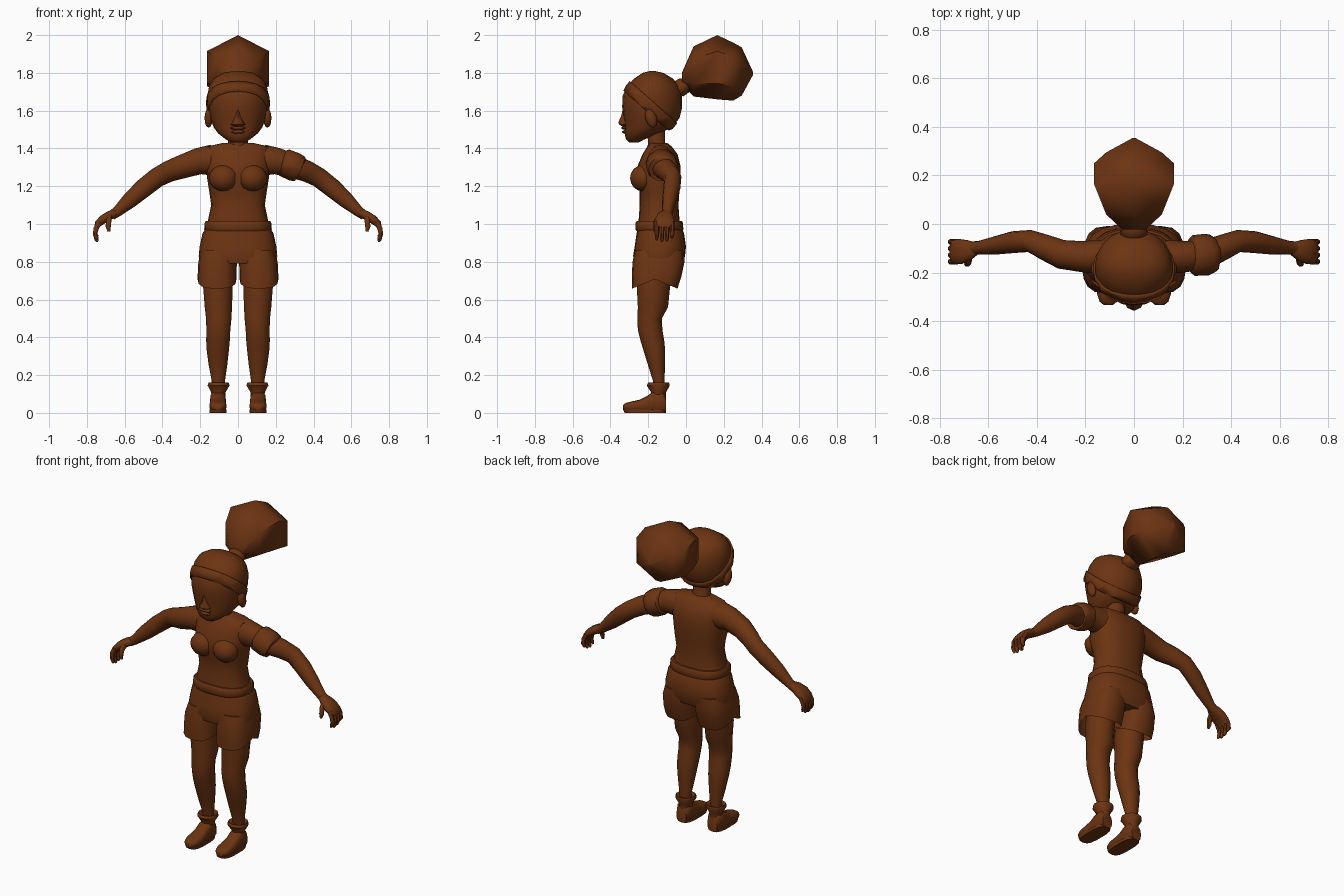
import bpy, bmesh, math
from mathutils import Vector, Matrix

brown = bpy.data.materials.new("warm_brown")
brown.diffuse_color = (0.15, 0.034, 0.006, 1)
X, Y, Z = Vector((1, 0, 0)), Vector((0, 1, 0)), Vector((0, 0, 1))


def finish(name, bm):
    bmesh.ops.recalc_face_normals(bm, faces=bm.faces)
    me = bpy.data.meshes.new(name)
    bm.to_mesh(me)
    bm.free()
    me.materials.append(brown)
    ob = bpy.data.objects.new(name, me)
    bpy.context.collection.objects.link(ob)
    return ob


def ring(c, u, v, ru, rv, n, p=2.0):
    """Superellipse cross-section; p=2 is round, higher is boxier."""
    pts = []
    for i in range(n):
        a = math.pi / 2 + 2 * math.pi * i / n
        s, t = math.cos(a), math.sin(a)
        s = math.copysign(abs(s) ** (2 / p), s)
        t = math.copysign(abs(t) ** (2 / p), t)
        pts.append(Vector(c) + u * ru * s + v * rv * t)
    return pts


def skin(rings, caps=(True, True)):
    bm = bmesh.new()
    rows = [[bm.verts.new(q) for q in r] for r in rings]
    n = len(rows[0])
    for a, b in zip(rows, rows[1:]):
        for i in range(n):
            bm.faces.new((a[i], a[(i + 1) % n], b[(i + 1) % n], b[i]))
    if caps[0]:
        bm.faces.new(rows[0])
    if caps[1]:
        bm.faces.new(rows[-1])
    return bm


def stack(rows, n=16, p=2.0):
    """Horizontal rings from (centre x, front y, back y, z, half width)."""
    return [ring((x, (a + b) / 2, z), X, Y, w, (b - a) / 2, n, p) for x, a, b, z, w in rows]


def tube(name, pts, n=10, p=2.0):
    """Limb along (x, y, z, thickness, depth) points."""
    rings = []
    for i, q in enumerate(pts):
        t = Vector(pts[min(i + 1, len(pts) - 1)][:3]) - Vector(pts[max(i - 1, 0)][:3])
        t.normalize()
        v = (Y - t * t.y).normalized()
        rings.append(ring(q[:3], t.cross(v), v, q[3], q[4], n, p))
    return finish(name, skin(rings))


def ball(name, c, r, tilt=0, seg=12, rows=8):
    bm = bmesh.new()
    m = Matrix.Translation(c) @ Matrix.Rotation(tilt, 4, 'X') @ Matrix.Diagonal((*r, 1))
    bmesh.ops.create_uvsphere(bm, u_segments=seg, v_segments=rows, radius=1, matrix=m)
    return finish(name, bm)


# Head and neck
head = stack([(0, -.30, -.25, 1.432, .035), (0, -.318, -.22, 1.448, .065),
              (0, -.325, -.14, 1.48, .105), (0, -.325, -.075, 1.51, .128),
              (0, -.33, -.035, 1.56, .148), (0, -.338, -.02, 1.62, .16),
              (0, -.335, -.02, 1.68, .162), (0, -.31, -.035, 1.73, .153),
              (0, -.275, -.07, 1.77, .13), (0, -.23, -.12, 1.80, .08),
              (0, -.19, -.165, 1.81, .02)], 20)
finish("head", skin(head))
finish("neck", skin(stack([(0, -.21, -.08, 1.38, .062), (0, -.20, -.11, 1.43, .054),
                           (0, -.21, -.11, 1.52, .054)], 12)))

# Headband: a slanted slice of a slightly enlarged head
bm = skin(head)
mid = Vector((0, -.175, 1.63))
for v in bm.verts:
    v.co = mid + (v.co - mid) * 1.05
tilt = Vector((0, .66, .75))
low = Vector((0, -.325, 1.70))
for co, inner in ((low, True), (low + tilt * .06, False)):
    bmesh.ops.bisect_plane(bm, geom=bm.verts[:] + bm.edges[:] + bm.faces[:], plane_co=co,
                           plane_no=tilt, clear_inner=inner, clear_outer=not inner)
band = finish("headband", bm)
mod = band.modifiers.new("thickness", 'SOLIDIFY')
mod.thickness, mod.offset = .016, -1

# Hair puff and tie
puff = [(-.022, 1.80, 1.74, .05), (.04, 1.94, 1.675, .115), (.165, 2.0, 1.66, .165),
        (.25, 1.96, 1.653, .165), (.295, 1.935, 1.68, .115), (.355, 1.805, 1.79, .005)]
finish("hair_puff", skin([ring((0, y, (t + b) / 2), X, Z, w / .866, (t - b) / 2, 6)
                          for y, t, b, w in puff]))
tie_dir = Vector((0, .85, .53))
tie_up = Vector((0, -.53, .85))
finish("hair_tie", skin([ring(Vector((0, -.055, 1.705)) + tie_dir * d, X, tie_up, r, r * .8, 10)
                         for d, r in ((0, .04), (.02, .058), (.055, .055), (.08, .035))]))

# Face
finish("nose", skin(stack([(0, -.335, -.29, 1.515, .022), (0, -.355, -.29, 1.527, .04),
                           (0, -.358, -.29, 1.538, .03), (0, -.342, -.29, 1.575, .014),
                           (0, -.335, -.3, 1.61, .01)], 8)))
ball("upper_lip", (0, -.322, 1.508), (.042, .021, .009))
ball("lower_lip", (0, -.318, 1.488), (.036, .021, .010))

# Torso
finish("torso", skin(stack([(0, -.255, -.03, .97, .168), (0, -.25, -.035, 1.03, .157),
                            (0, -.245, -.04, 1.10, .142), (0, -.245, -.035, 1.17, .152),
                            (0, -.27, -.03, 1.24, .163), (0, -.255, -.03, 1.31, .168),
                            (0, -.23, -.045, 1.37, .172), (0, -.205, -.075, 1.41, .165),
                            (0, -.19, -.10, 1.43, .075)], 20, 2.4)))

# Shorts: hip block and waistband
finish("shorts_hips", skin(stack([(0, -.27, -.02, .79, .20), (0, -.28, -.005, .83, .208),
                                  (0, -.272, 0, .88, .203), (0, -.262, -.01, .95, .188),
                                  (0, -.255, -.025, .98, .17)], 20, 2.6)))
finish("waistband", skin(stack([(0, -.262, -.02, .962, .172), (0, -.268, -.014, .972, .179),
                                (0, -.268, -.016, 1.005, .177),
                                (0, -.26, -.022, 1.016, .17)], 20, 2.5)))

for s, side in ((-1, "right"), (1, "left")):
    ball(side + "_ear", (s * .156, -.185, 1.56), (.022, .03, .052), .3, 10, 6)
    ball(side + "_bust", (s * .076, -.228, 1.243), (.078, .068, .07))

    # Shorts leg with a raised outer hem
    rows = stack([(s * .111, -.286, -.045, .658, .103), (s * .111, -.287, -.025, .72, .103),
                  (s * .108, -.283, -.008, .80, .102), (s * .10, -.27, -.01, .86, .092)], 16, 2.7)
    for q in rows[0]:
        out = 1 - min(1, abs(q.y + .165) / .12)
        q.z += .05 * out
    finish(side + "_shorts_leg", skin(rows, (False, True)))

    # Leg
    finish(side + "_leg", skin(stack([
        (s * .105, -.172, -.112, .09, .034), (s * .104, -.175, -.113, .17, .036),
        (s * .106, -.20, -.112, .25, .05), (s * .107, -.225, -.11, .33, .06),
        (s * .106, -.24, -.115, .38, .064), (s * .104, -.255, -.125, .44, .065),
        (s * .102, -.257, -.128, .50, .069), (s * .104, -.255, -.095, .56, .074),
        (s * .106, -.26, -.085, .66, .08), (s * .106, -.25, -.07, .76, .08)], 14)))

    # Sock cuff and shoe
    finish(side + "_sock_cuff", skin(stack([
        (s * .104, -.185, -.105, .075, .038), (s * .104, -.185, -.105, .11, .04),
        (s * .103, -.208, -.086, .145, .061), (s * .103, -.20, -.09, .16, .056),
        (s * .103, -.17, -.12, .15, .034)], 10)))
    shoe = [(-.106, 0, .085, .034), (-.125, 0, .115, .043), (-.175, 0, .112, .042),
            (-.205, 0, .09, .042), (-.245, .004, .07, .046), (-.29, .008, .06, .046),
            (-.32, .012, .052, .036), (-.333, .018, .042, .02)]
    finish(side + "_shoe", skin([ring((s * .106, y, (a + b) / 2), X, Z, w, (b - a) / 2, 12, 3)
                                 for y, a, b, w in shoe]))
    finish(side + "_sole", skin(stack([(s * .106, -.325, -.105, 0, .046),
                                       (s * .106, -.333, -.105, .018, .047)], 14, 3)))

    # Arm
    tube(side + "_arm", [
        (s * .08, -.135, 1.335, .075, .07), (s * .15, -.135, 1.338, .08, .07),
        (s * .21, -.135, 1.332, .07, .064), (s * .30, -.125, 1.302, .062, .06),
        (s * .37, -.095, 1.277, .056, .053), (s * .43, -.07, 1.245, .052, .046),
        (s * .50, -.075, 1.19, .05, .045), (s * .57, -.088, 1.128, .043, .038),
        (s * .64, -.098, 1.065, .028, .028), (s * .67, -.10, 1.045, .025, .028)], 12)

    # Hand
    tube(side + "_palm", [
        (s * .645, -.10, 1.06, .02, .024), (s * .68, -.108, 1.045, .025, .042),
        (s * .715, -.114, 1.024, .024, .052), (s * .742, -.114, 1.0, .019, .052),
        (s * .75, -.114, .98, .012, .045)], 10, 2.5)
    for i, tip in enumerate((.915, .905, .91, .925)):
        y = -.155 + .027 * i
        tube(f"{side}_finger_{i + 1}", [
            (s * .735, y, 1.01, .014, .012), (s * .752, y, .975, .014, .013),
            (s * .756, y, .945, .012, .012), (s * .749, y, tip + .012, .011, .01),
            (s * .745, y, tip, .005, .005)], 7)
    tube(side + "_thumb", [
        (s * .68, -.13, 1.045, .016, .018), (s * .685, -.158, 1.015, .015, .015),
        (s * .687, -.164, .985, .014, .013), (s * .683, -.164, .96, .007, .007)], 7)

# Rolled sleeve on one arm only
tube("rolled_sleeve", [(.235, -.13, 1.328, .066, .066), (.245, -.13, 1.325, .078, .084),
                       (.30, -.126, 1.302, .08, .086), (.325, -.122, 1.292, .074, .078),
                       (.328, -.122, 1.29, .058, .058)], 10)

# Smooth shading with crisp creases
for ob in bpy.data.objects:
    ob.select_set(True)
bpy.context.view_layer.objects.active = bpy.data.objects["head"]
bpy.ops.object.shade_smooth_by_angle(angle=math.radians(50))
